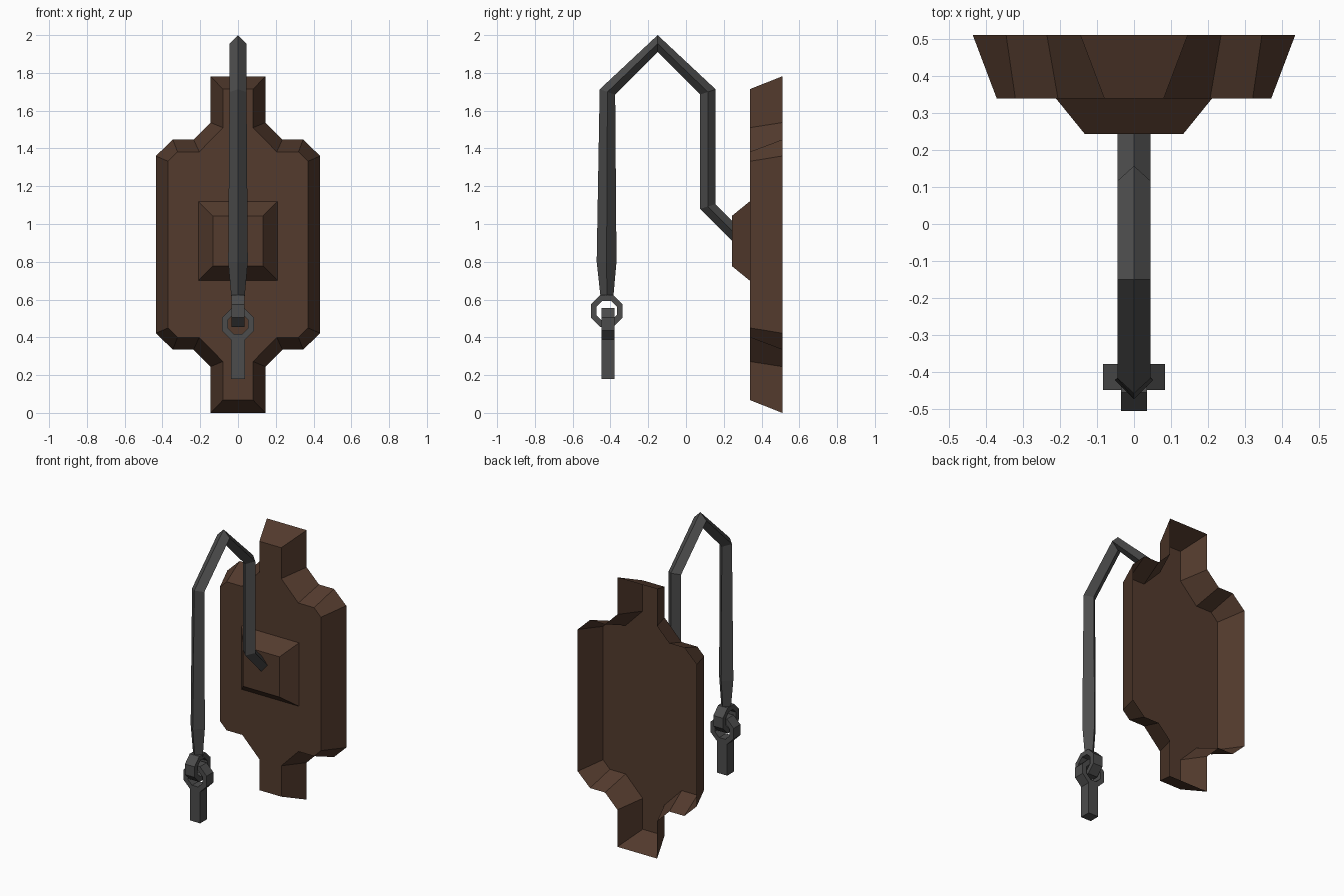
import bpy, bmesh, math
from mathutils import Vector

if "Cube" in bpy.data.objects:
    bpy.data.objects.remove(bpy.data.objects["Cube"], do_unlink=True)


def material(name, rgb):
    m = bpy.data.materials.new(name)
    m.use_nodes = True
    m.diffuse_color = (*rgb, 1)
    bsdf = next(n for n in m.node_tree.nodes if n.type == 'BSDF_PRINCIPLED')
    bsdf.inputs["Base Color"].default_value = (*rgb, 1)
    return m


wood = material("dark_wood", (0.088, 0.044, 0.027))
iron = material("dark_iron", (0.073, 0.073, 0.073))


def loft(name, rings, mat, closed=False, open_start=False):
    """Skin a list of equal-length vertex rings, capped unless closed."""
    bm = bmesh.new()
    loops = [[bm.verts.new(p) for p in ring] for ring in rings]
    n = len(loops[0])
    pairs = list(zip(loops, loops[1:]))
    if closed:
        pairs.append((loops[-1], loops[0]))
    for a, b in pairs:
        for i in range(n):
            j = (i + 1) % n
            bm.faces.new((a[i], a[j], b[j], b[i]))
    caps = [] if closed else [bm.faces.new(loops[0]), bm.faces.new(loops[-1])]
    bmesh.ops.recalc_face_normals(bm, faces=bm.faces)
    if open_start:
        bmesh.ops.delete(bm, geom=[caps[0]], context='FACES_ONLY')
    mesh = bpy.data.meshes.new(name)
    bm.to_mesh(mesh)
    bm.free()
    mesh.materials.append(mat)
    ob = bpy.data.objects.new(name, mesh)
    bpy.context.collection.objects.link(ob)
    return ob


def outline(quarter, mid, y):
    """Mirror a lower-right quarter outline in x and about height mid."""
    right = quarter + [(x, 2 * mid - z) for x, z in reversed(quarter)]
    full = right + [(-x, z) for x, z in reversed(right)]
    return [Vector((x, y, z)) for x, z in full]


# Wall plaque: hollow shell, open at the back
back = [(.145, 0), (.145, .245), (.235, .335), (.345, .335), (.435, .422)]
front = [(.08, .068), (.08, .272), (.205, .4), (.32, .4), (.37, .45)]
loft("wall_plaque", [outline(back, .891, .51), outline(front, .891, .338)],
     wood, open_start=True)

# Raised mounting block
loft("mounting_block", [outline([(.21, .70)], .91, .338),
                        outline([(.133, .777)], .91, .243)],
     wood, open_start=True)

# Bent arm with diamond section: outer edge, inner edge, half width
sections = [
    ((.26, 1.0), (.26, .895), .045),
    ((.157, 1.105), (.075, 1.08), .045),
    ((.157, 1.713), (.075, 1.685), .045),
    ((-.15, 2.0), (-.15, 1.91), .045),
    ((-.457, 1.713), (-.375, 1.685), .045),
    ((-.473, .80), (-.368, .80), .052),
    ((-.452, .61), (-.385, .61), .035),
]
rings = []
for (oy, oz), (iy, iz), w in sections:
    cy, cz = (oy + iy) / 2, (oz + iz) / 2
    rings.append([Vector((0, oy, oz)), Vector((w, cy, cz)),
                  Vector((0, iy, iz)), Vector((-w, cy, cz))])
loft("bent_arm", rings, iron)


# Interlocked eight-sided chain links
def link(name, z, axis):
    rings = []
    for k in range(8):
        a = math.radians(22.5 + 45 * k)
        ring = []
        for r, t in ((.091, -.035), (.091, .035), (.058, .035), (.058, -.035)):
            u, v = r * math.cos(a), z + r * math.sin(a)
            ring.append(Vector((t, -.42 + u, v)) if axis == 'x'
                        else Vector((u, -.413 + t, v)))
        rings.append(ring)
    return loft(name, rings, iron, closed=True)


link("upper_link", .54, 'x')
link("lower_link", .47, 'y')

# Short bar hanging from the lower link
loft("hanging_bar", [[Vector((sx * .037, -.413 + sy * .035, z))
                      for sx, sy in ((-1, -1), (1, -1), (1, 1), (-1, 1))]
                     for z in (.18, .40)], iron)
